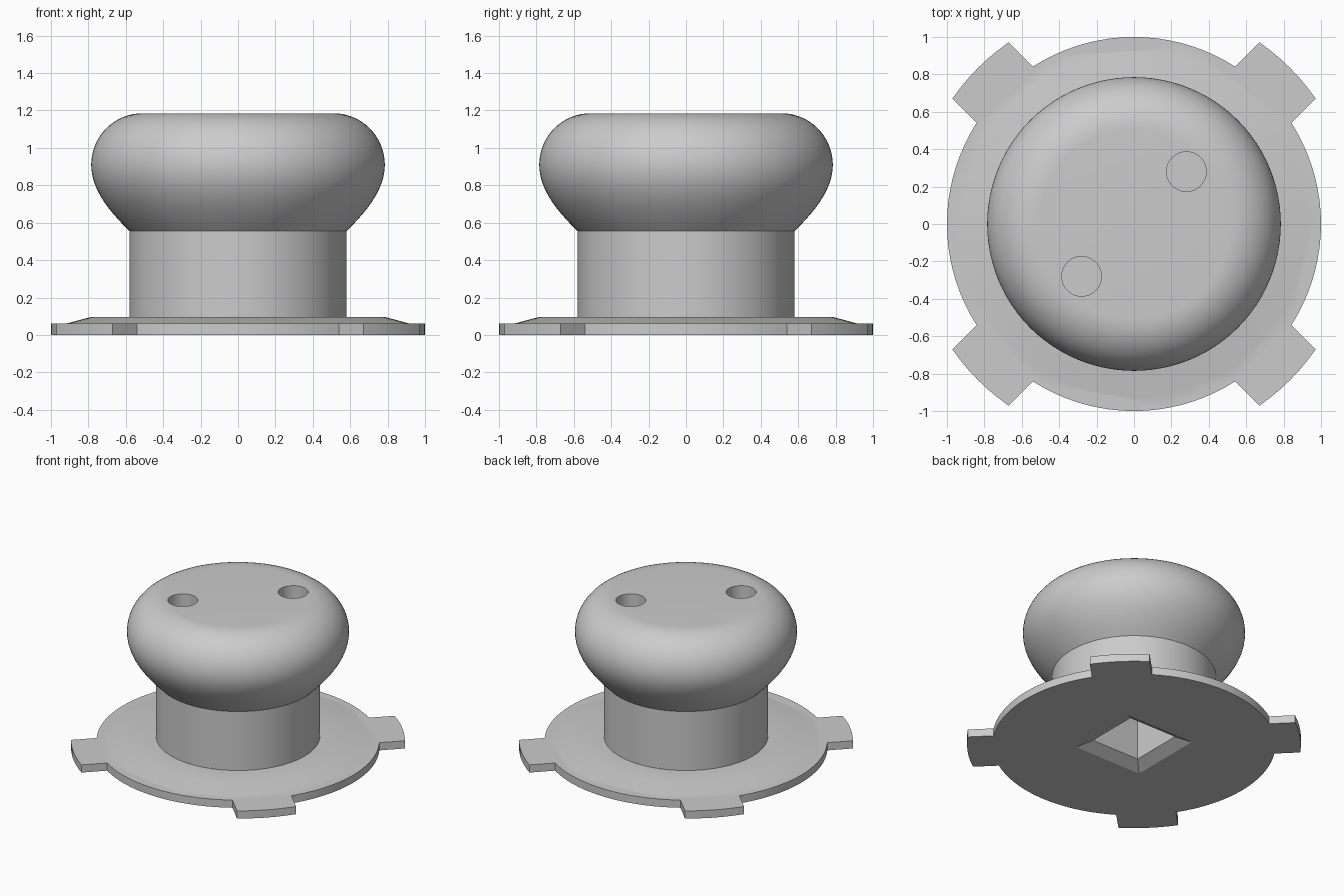
import bpy, bmesh
from math import sin, cos, pi, atan2, asin, sqrt
from mathutils import Vector
from mathutils.geometry import interpolate_bezier

cube = bpy.data.objects.get("Cube")
if cube:
    bpy.data.objects.remove(cube, do_unlink=True)

grey = bpy.data.materials.new("plain grey")
grey.use_nodes = True
grey.diffuse_color = (0.6, 0.6, 0.6, 1)
grey.node_tree.nodes["Principled BSDF"].inputs["Base Color"].default_value = (0.6, 0.6, 0.6, 1)


def add_object(name, bm):
    bmesh.ops.recalc_face_normals(bm, faces=bm.faces)
    mesh = bpy.data.meshes.new(name)
    bm.to_mesh(mesh)
    bm.free()
    mesh.materials.append(grey)
    obj = bpy.data.objects.new(name, mesh)
    bpy.context.collection.objects.link(obj)
    return obj


def loft(name, rings):
    """Join equal-length rings of points into a closed solid."""
    bm = bmesh.new()
    loops = [[bm.verts.new(p) for p in ring] for ring in rings]
    n = len(loops[0])
    for a, b in zip(loops, loops[1:]):
        for i in range(n):
            j = (i + 1) % n
            bm.faces.new((a[i], a[j], b[j], b[i]))
    bm.faces.new(loops[0])
    bm.faces.new(loops[-1])
    return add_object(name, bm)


def circle(r, z, n=96, x=0, y=0):
    return [(x + r * cos(2 * pi * i / n), y + r * sin(2 * pi * i / n), z) for i in range(n)]


def square(h, z):
    return [(-h, -h, z), (h, -h, z), (h, h, z), (-h, h, z)]


def arc(r, a0, a1, steps):
    return [(r * cos(a0 + (a1 - a0) * i / steps), r * sin(a0 + (a1 - a0) * i / steps))
            for i in range(steps + 1)]


# Flange plate: a disc with four diagonal locking tabs
disc_r, tab_r, tab_half, plate_h = 1.0, 1.18, 0.212, 0.06
inner, outer = asin(tab_half / disc_r), asin(tab_half / tab_r)
outline = []
for k in range(4):
    mid = pi / 4 + k * pi / 2
    outline += arc(tab_r, mid - outer, mid + outer, 6)
    outline += arc(disc_r, mid + inner, mid + pi / 2 - inner, 18)
knob = loft("knob", [[(x, y, z) for x, y in outline] for z in (0, plate_h)])

# Turned body: raised flange, neck and rounded grip
grip_low = interpolate_bezier(Vector((0.58, 0.555)), Vector((0.72, 0.69)),
                              Vector((0.785, 0.80)), Vector((0.785, 0.91)), 14)
grip_top = [(0.51 + 0.275 * cos(a), 0.91 + 0.275 * sin(a))
            for a in (pi / 2 * i / 16 for i in range(1, 17))]
profile = [(0.92, 0.03), (0.92, plate_h), (0.79, 0.095), (0.58, 0.095)]
profile += [tuple(p) for p in grip_low] + grip_top
body = loft("turned_body", [circle(r, z) for r, z in profile])

# Chamfered square socket underneath and two finger holes on top
socket = loft("socket_cutter", [square(0.34, -0.03), square(0.29, 0), square(0.205, 0.05), square(0.205, 0.38)])
holes = [loft("hole_cutter", [circle(0.106, z, 48, s * 0.28, s * 0.28) for z in (0.9, 1.3)])
         for s in (-1, 1)]

bpy.context.view_layer.objects.active = knob
for tool, op in [(body, 'UNION'), (socket, 'DIFFERENCE')] + [(h, 'DIFFERENCE') for h in holes]:
    mod = knob.modifiers.new(tool.name, 'BOOLEAN')
    mod.operation, mod.solver, mod.object = op, 'EXACT', tool
    bpy.ops.object.modifier_apply(modifier=mod.name)
    bpy.data.objects.remove(tool, do_unlink=True)

# Smooth turned surfaces, crisp edges
bpy.ops.object.select_all(action='DESELECT')
knob.select_set(True)
bpy.ops.object.shade_smooth_by_angle(angle=pi / 7)
